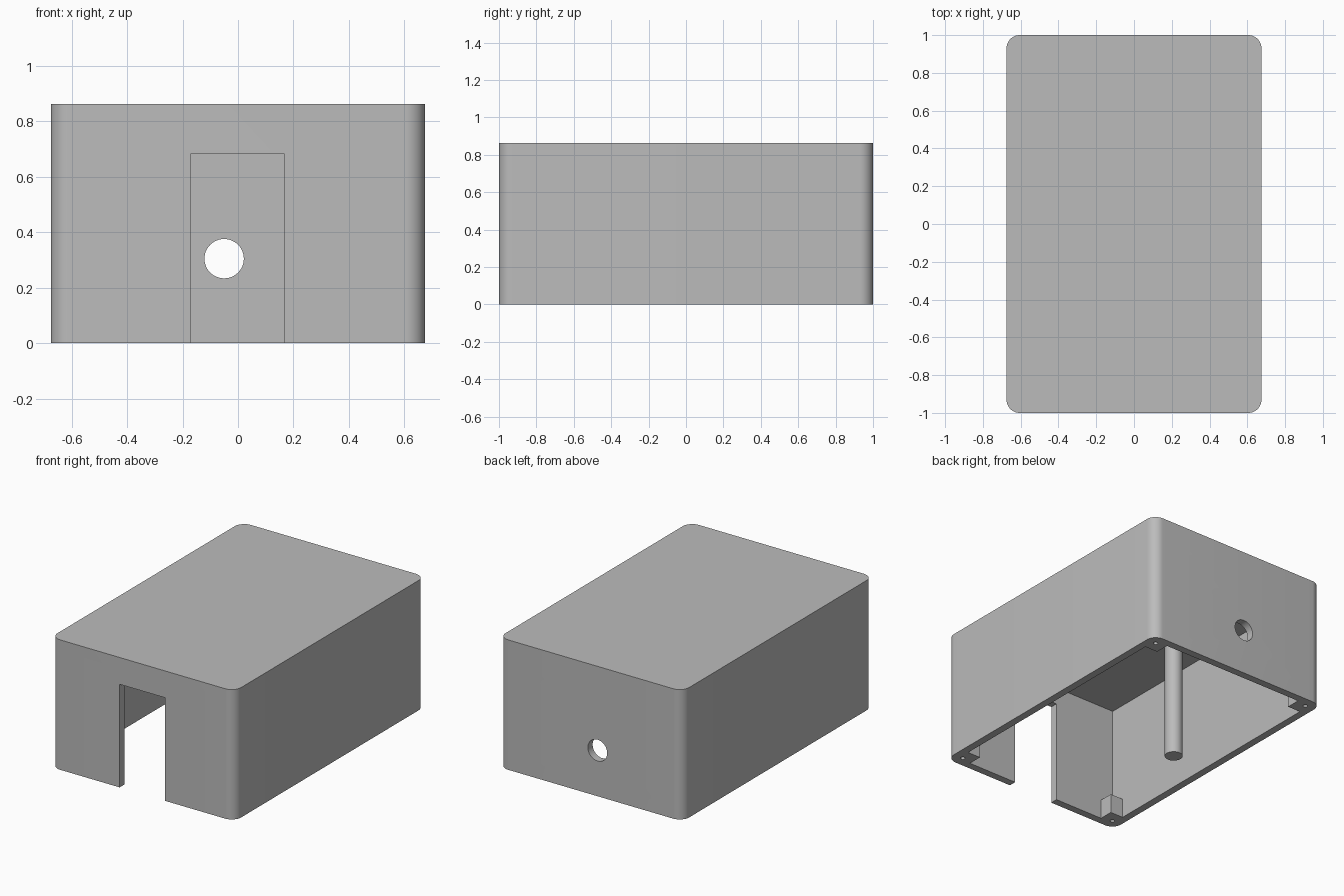
import bpy, bmesh, math
from mathutils import Matrix

W, D, H = 0.675, 1.0, 0.863     # half width, half depth, height
RADIUS, WALL, ROOF = 0.07, 0.05, 0.80
BOSS, BOSS_TOP = 0.095, 0.13    # corner screw block size and height

cube = bpy.data.objects.get("Cube")
if cube:
    bpy.data.objects.remove(cube, do_unlink=True)

grey = bpy.data.materials.new("plain grey")
grey.use_nodes = True
colour = (0.5, 0.5, 0.5, 1)
grey.diffuse_color = colour
grey.node_tree.nodes["Principled BSDF"].inputs["Base Color"].default_value = colour


def finish(name, bm):
    bmesh.ops.recalc_face_normals(bm, faces=bm.faces)
    mesh = bpy.data.meshes.new(name)
    bm.to_mesh(mesh)
    bm.free()
    mesh.materials.append(grey)
    ob = bpy.data.objects.new(name, mesh)
    bpy.context.collection.objects.link(ob)
    return ob


def box(name, low, high, corner=0):
    bm = bmesh.new()
    bmesh.ops.create_cube(bm, size=1)
    for v in bm.verts:
        v.co = [h if c > 0 else l for c, l, h in zip(v.co, low, high)]
    if corner:
        upright = [e for e in bm.edges
                   if abs(e.verts[0].co.z - e.verts[1].co.z) > 0.1]
        bmesh.ops.bevel(bm, geom=upright, offset=corner, segments=12,
                        profile=0.5, affect='EDGES')
    return finish(name, bm)


def cylinder(name, centre, radius, length, along_y=False):
    bm = bmesh.new()
    turn = Matrix.Rotation(math.radians(90 if along_y else 0), 4, 'X')
    bmesh.ops.create_cone(bm, cap_ends=True, segments=48, radius1=radius,
                          radius2=radius, depth=length,
                          matrix=Matrix.Translation(centre) @ turn)
    return finish(name, bm)


def smooth(ob):
    bpy.ops.object.select_all(action='DESELECT')
    ob.select_set(True)
    bpy.context.view_layer.objects.active = ob
    bpy.ops.object.shade_smooth_by_angle(angle=math.radians(30))


# Outer shell
shell = box("enclosure_shell", (-W, -D, 0), (W, D, H), RADIUS)

# Cavity: cross-shaped at the bottom to leave the corner blocks, full above
ix, iy = W - WALL, D - WALL
cutters = [
    box("cavity_long", (BOSS - ix, -iy, -0.1), (ix - BOSS, iy, ROOF)),
    box("cavity_wide", (-ix, BOSS - iy, -0.1), (ix, iy - BOSS, ROOF)),
    box("cavity_upper", (-ix, -iy, BOSS_TOP), (ix, iy, ROOF)),
    # Front doorway slot and round hole in the back wall
    box("front_slot", (-0.17, -D - 0.1, -0.1), (0.165, -D + 0.1, 0.685)),
    cylinder("back_hole", (-0.05, D, 0.305), 0.071, 0.3, along_y=True),
]
# Screw holes in the corner blocks
for sx in (-1, 1):
    for sy in (-1, 1):
        cutters.append(cylinder("screw_hole", (sx * (W - RADIUS), sy * (D - RADIUS), 0.03),
                                0.014, 0.16))

for cutter in cutters:
    cutter.hide_render = True
    mod = shell.modifiers.new(cutter.name, 'BOOLEAN')
    mod.operation = 'DIFFERENCE'
    mod.solver = 'EXACT'
    mod.object = cutter

# Bake the cuts, then drop the cutters
bpy.context.view_layer.update()
baked = bpy.data.meshes.new_from_object(
    shell.evaluated_get(bpy.context.evaluated_depsgraph_get()))
shell.modifiers.clear()
shell.data = baked
for cutter in cutters:
    bpy.data.objects.remove(cutter, do_unlink=True)
smooth(shell)

# Support post hanging from the roof
post_top = ROOF + 0.02
post = cylinder("support_post", (-0.38, -0.07, post_top / 2), 0.056, post_top)
smooth(post)
